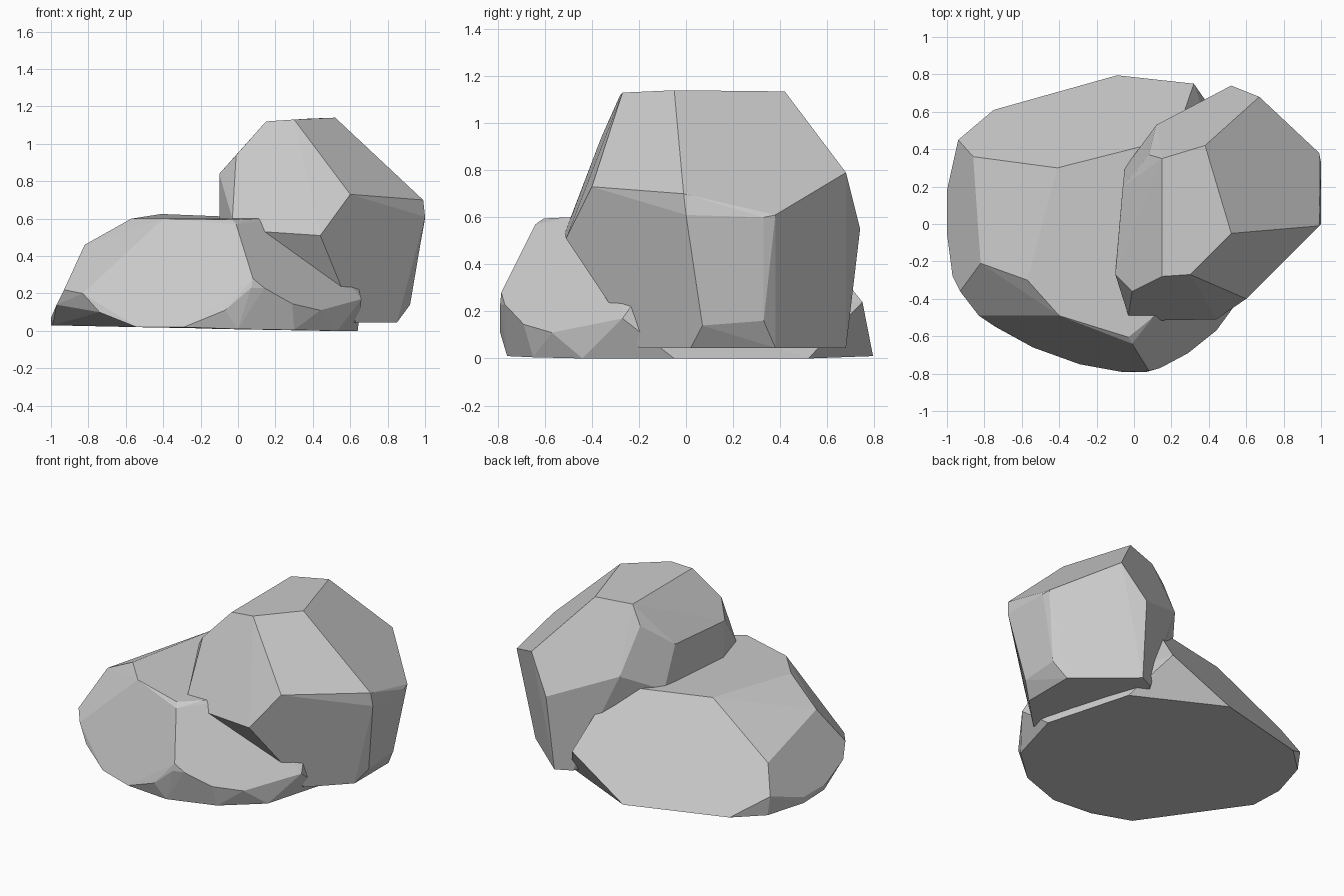
import bpy, bmesh, math


def rock(name, corners):
    """Faceted boulder: the convex hull of its corner points, coplanar facets merged."""
    bm = bmesh.new()
    for c in corners:
        bm.verts.new(c)
    res = bmesh.ops.convex_hull(bm, input=bm.verts[:])
    loose = [v for v in bm.verts if not v.link_faces]
    bmesh.ops.delete(bm, geom=loose, context='VERTS')
    bmesh.ops.dissolve_limit(bm, angle_limit=math.radians(4),
                             verts=bm.verts[:], edges=bm.edges[:])
    bmesh.ops.recalc_face_normals(bm, faces=bm.faces[:])
    mesh = bpy.data.meshes.new(name)
    bm.to_mesh(mesh)
    bm.free()
    obj = bpy.data.objects.new(name, mesh)
    bpy.context.collection.objects.link(obj)
    return obj


# Low, wide boulder lying on the ground
rock("low_boulder", [
    # top facet
    (-.57, -.30, .60), (-.40, -.49, .60), (-.03, -.605, .595), (.10, -.50, .60),
    (.30, -.30, .60), (.22, .46, .60), (-.41, .30, .625),
    # shoulders
    (-.82, -.21, .46), (-.86, .36, .33), (-.01, -.64, .57),
    (-.93, -.36, .22), (-.83, -.49, .20), (-.94, .45, .16),
    # lower front and right belt
    (.08, -.785, .28), (.07, -.79, .23), (.14, -.77, .23), (-.07, -.79, .11),
    (.29, -.69, .145), (.44, -.57, .11), (.66, -.27, .17), (.64, -.22, .24),
    (.32, .75, .24), (-1, .18, .07), (-1, -.05, .07), (-.97, -.28, .14), (-.74, -.55, .10),
    # underside
    (-.54, -.66, .02), (-.29, -.75, .02), (.0, -.76, .01), (.30, -.65, .005),
    (.53, -.44, 0), (.64, -.05, 0), (.48, .52, 0), (-.09, .795, .01),
    (-.75, .61, .03), (-.92, .45, .03), (-1, .18, .03), (-.99, -.05, .03),
])

# Tall boulder leaning against and sunk into the low one
rock("tall_boulder", [
    # top facet
    (.15, -.28, 1.12), (.30, -.27, 1.13), (.52, -.05, 1.14), (.38, .42, 1.135), (.15, .35, 1.12),
    # left shoulder
    (-.01, -.36, .94), (-.10, -.27, .84), (-.06, .20, .85), (.08, .37, 1.0),
    # widest belt
    (.60, -.40, .73), (.44, -.51, .51), (.14, -.515, .53), (-.03, -.49, .60),
    (.99, -.01, .70), (1, 0, .61), (1, .33, .60), (.99, .38, .61),
    (.67, .68, .79), (.52, .74, .55), (.12, .53, .71),
    (-.10, -.25, .58), (-.05, .30, .58),
    # underside
    (.92, .07, .14), (.92, .33, .16), (.85, .02, .045), (.85, .38, .045),
    (.50, .68, .045), (.40, .63, .045), (.63, -.20, .045), (.30, -.20, .06), (.20, .35, .06),
])
